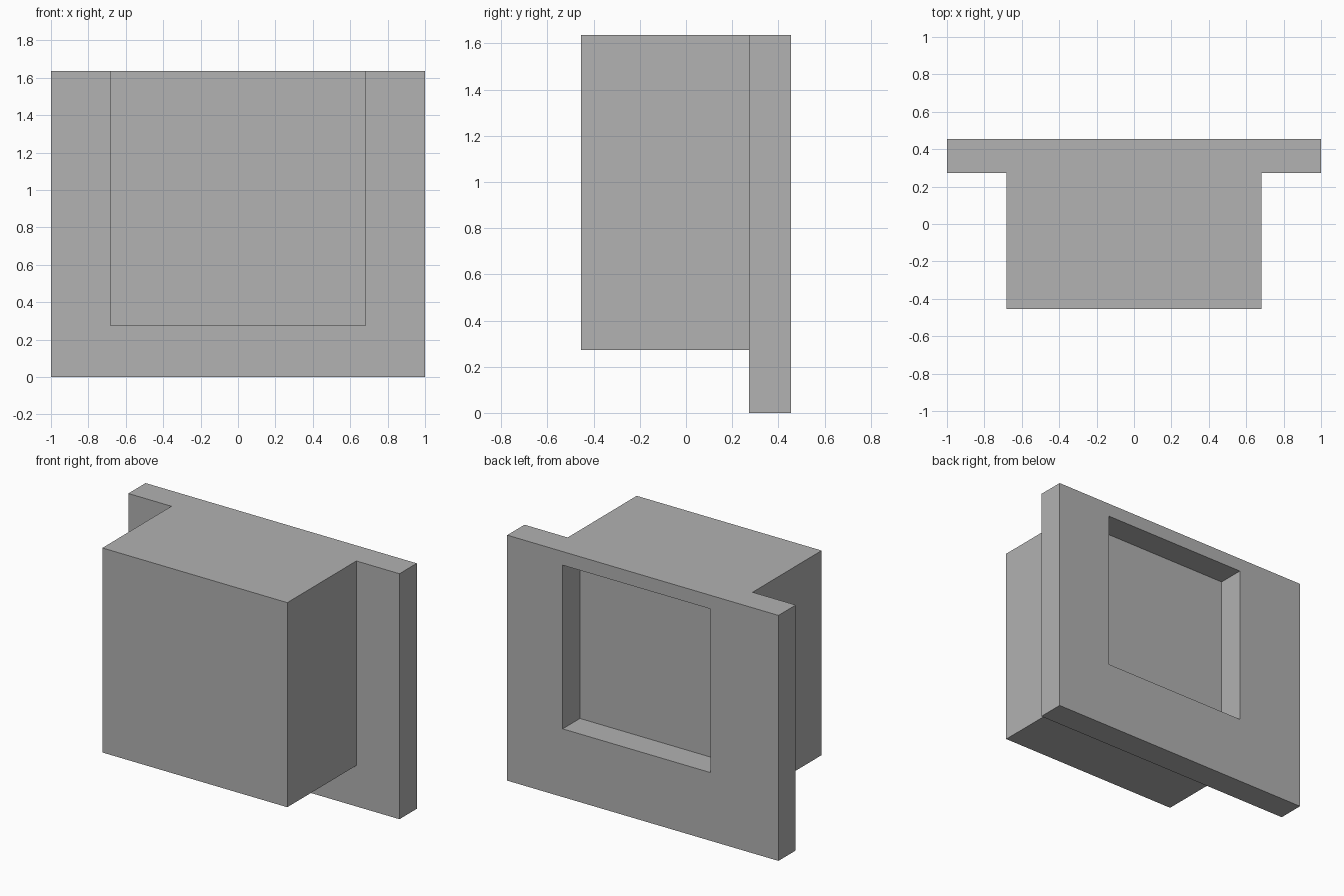
import bpy
import bmesh

if "Cube" in bpy.data.objects:
    bpy.data.objects.remove(bpy.data.objects["Cube"], do_unlink=True)

U = 1 / 11  # module: every size is a multiple of this

grey = bpy.data.materials.new("plain grey")
grey.use_nodes = True
colour = (0.445, 0.445, 0.445, 1)
grey.diffuse_color = colour
grey.node_tree.nodes["Principled BSDF"].inputs["Base Color"].default_value = colour


def box(name, low, high):
    """Axis-aligned box between two corners given in modules."""
    mesh = bpy.data.meshes.new(name)
    bm = bmesh.new()
    bmesh.ops.create_cube(bm, size=1)
    for v in bm.verts:
        v.co = [U * (h if c > 0 else l) for c, l, h in zip(v.co, low, high)]
    bm.to_mesh(mesh)
    bm.free()
    mesh.materials.append(grey)
    obj = bpy.data.objects.new(name, mesh)
    bpy.context.collection.objects.link(obj)
    return obj


def combine(target, tool, operation):
    """Apply a boolean and remove the helper."""
    mod = target.modifiers.new(operation.lower(), "BOOLEAN")
    mod.object = tool
    mod.operation = operation
    mod.solver = "EXACT"
    bpy.context.view_layer.objects.active = target
    bpy.ops.object.modifier_apply(modifier=mod.name)
    bpy.data.objects.remove(tool, do_unlink=True)


# Back plate joined with the front block, flush along the top
panel = box("recessed_panel", (-11, 3, 0), (11, 5, 18))
combine(panel, box("front_block", (-7.5, -5, 3), (7.5, 4, 18)), "UNION")

# Square recess in the back, as deep as the plate and slightly off centre
combine(panel, box("recess_cutter", (-5.5, 3, 5), (6.5, 6, 17)), "DIFFERENCE")

# Merge coplanar faces
bm = bmesh.new()
bm.from_mesh(panel.data)
bmesh.ops.remove_doubles(bm, verts=bm.verts, dist=0.0001)
bmesh.ops.dissolve_limit(bm, angle_limit=0.01, verts=bm.verts, edges=bm.edges)
bmesh.ops.recalc_face_normals(bm, faces=bm.faces)
bm.to_mesh(panel.data)
bm.free()
